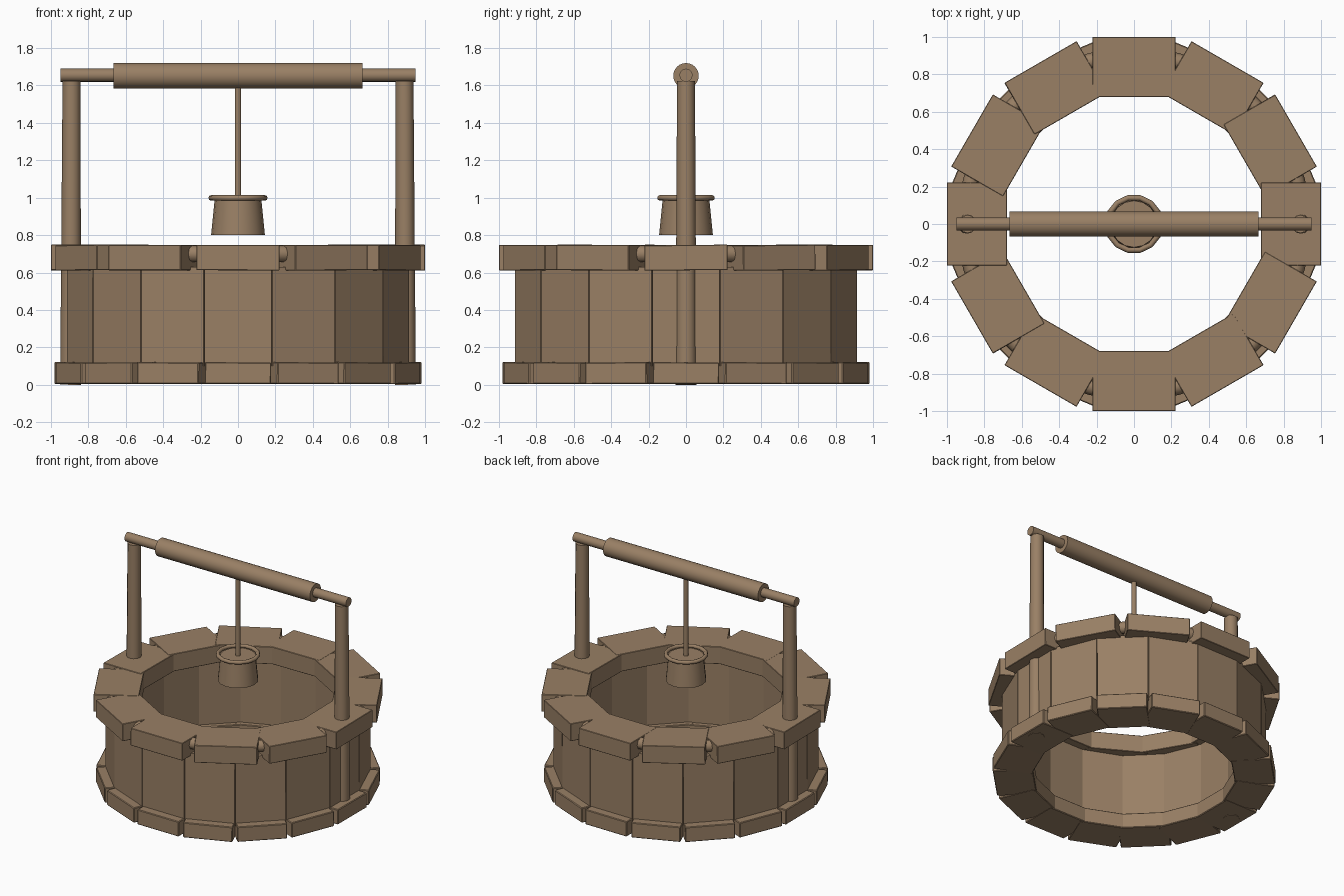
import bpy, bmesh, math, random
from mathutils import Matrix, Vector

random.seed(4)
cube = bpy.data.objects.get("Cube")
if cube:
    bpy.data.objects.remove(cube, do_unlink=True)

brown = bpy.data.materials.new("weathered_brown")
brown.use_nodes = True
COLOR = (0.32, 0.215, 0.13, 1)
brown.diffuse_color = COLOR
brown.node_tree.nodes["Principled BSDF"].inputs["Base Color"].default_value = COLOR


def finish(obj, name, smooth=True):
    obj.name = name
    obj.data.materials.clear()
    obj.data.materials.append(brown)
    if smooth:
        bpy.ops.object.select_all(action="DESELECT")
        obj.select_set(True)
        bpy.context.view_layer.objects.active = obj
        bpy.ops.object.shade_smooth_by_angle(angle=math.radians(50))
    return obj


def block_ring(name, count, inner, outer, width, z0, z1, bevel, wobble):
    """Ring of straight blocks, each turned to face outwards."""
    for i in range(count):
        bm = bmesh.new()
        bmesh.ops.create_cube(bm, size=1)
        bmesh.ops.scale(bm, vec=(outer - inner, width, z1 - z0), verts=bm.verts)
        if bevel:
            bmesh.ops.bevel(bm, geom=bm.edges[:], offset=bevel, segments=1, affect="EDGES")
        turn = Matrix.Rotation(2 * math.pi * i / count, 4, "Z")
        place = Matrix.Translation(((inner + outer) / 2, 0, (z0 + z1) / 2))
        tilt = Matrix.Rotation(random.uniform(-wobble, wobble), 4, "X")
        bm.transform(turn @ place @ tilt)
        mesh = bpy.data.meshes.new(name)
        bm.to_mesh(mesh)
        bm.free()
        obj = bpy.data.objects.new(name, mesh)
        bpy.context.collection.objects.link(obj)
        finish(obj, f"{name}_{i + 1}", smooth=False)


def rod(name, start, end, r1, r2, sides):
    """Round bar between two points, tapering from r1 to r2."""
    a, b = Vector(start), Vector(end)
    bpy.ops.mesh.primitive_cone_add(vertices=sides, radius1=r1, radius2=r2,
                                    depth=(b - a).length, location=(a + b) / 2)
    obj = bpy.context.object
    obj.rotation_euler = (b - a).to_track_quat("Z", "Y").to_euler()
    return finish(obj, name)


def hoop(name, z, radius, thickness, sides, section):
    bpy.ops.mesh.primitive_torus_add(location=(0, 0, z), major_radius=radius,
                                     minor_radius=thickness, major_segments=sides,
                                     minor_segments=section)
    return finish(bpy.context.object, name)


# Well: foot stones, wall staves and cap stones
block_ring("foot_stone", 16, 0.70, 0.982, 0.355, 0.004, 0.12, 0.005, 0.008)
block_ring("wall_stave", 16, 0.74, 0.915, 0.358, 0.10, 0.63, 0, 0.004)
block_ring("cap_stone", 12, 0.68, 1.0, 0.445, 0.612, 0.747, 0.003, 0.012)
hoop("cap_hoop", 0.70, 0.90, 0.045, 48, 8)

# Posts and winding bar
for side, sx in (("left", 1), ("right", -1)):
    rod(f"{side}_post", (sx * 0.895, 0, 0), (sx * 0.89, 0, 1.625), 0.056, 0.048, 12)
rod("axle", (-0.95, 0, 1.655), (0.95, 0, 1.655), 0.035, 0.035, 16)
rod("winding_drum", (-0.665, 0, 1.652), (0.665, 0, 1.652), 0.068, 0.068, 24)

# Rope and hanging bucket
rod("rope", (0, 0, 0.97), (0, 0, 1.62), 0.018, 0.018, 10)
rod("bucket", (0, 0, 0.80), (0, 0, 0.99), 0.144, 0.125, 16)
hoop("bucket_rim", 0.999, 0.143, 0.015, 14, 8)
